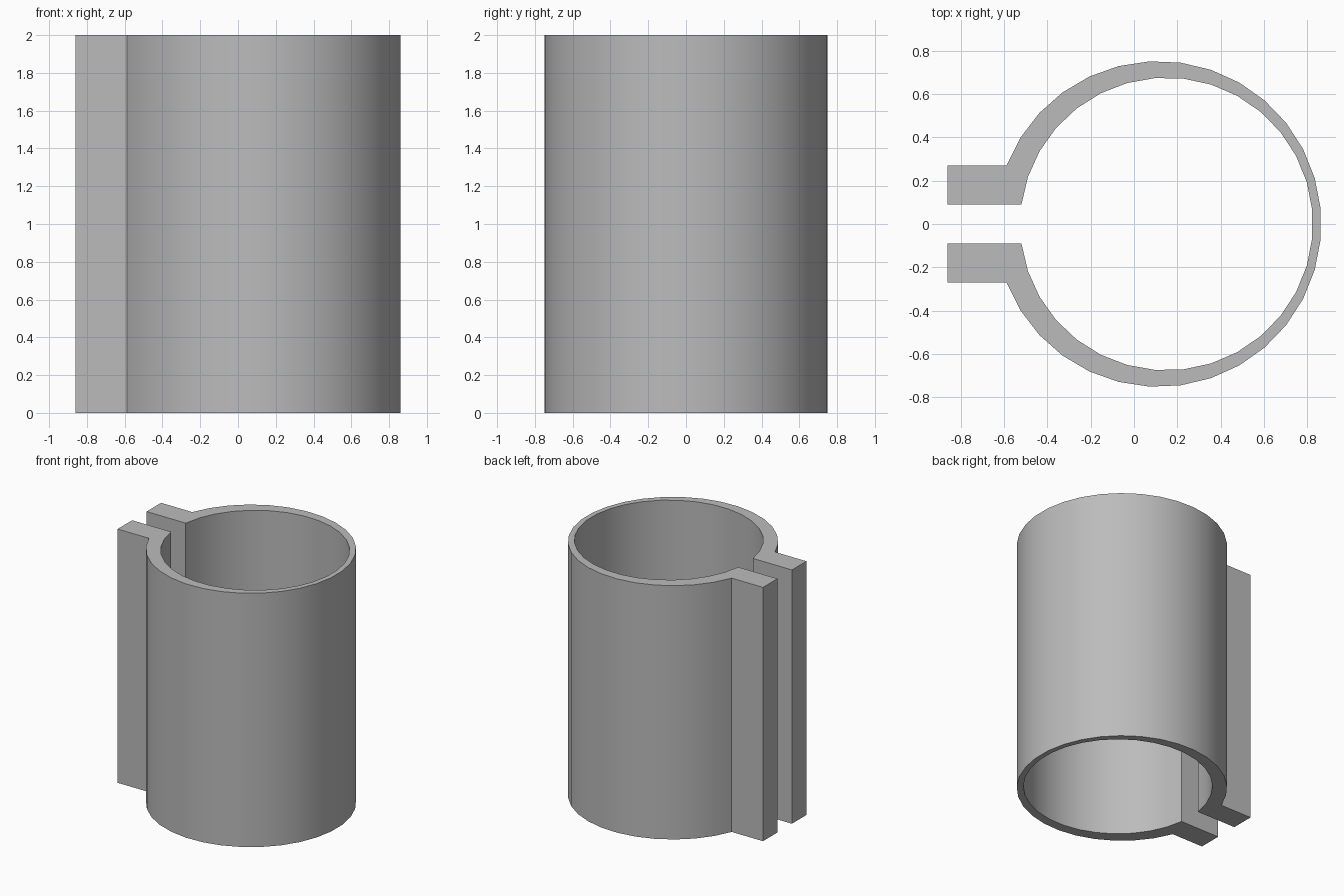
import bpy
import bmesh
from math import asin, cos, sin, pi, radians

cube = bpy.data.objects.get("Cube")
if cube:
    bpy.data.objects.remove(cube, do_unlink=True)

HEIGHT = 2.0
TAB_END = -0.86
TAB_OUT, GAP = 0.27, 0.09     # half widths of the clamp tabs and the slit


def arc(cx, radius, y_end, segments):
    """Open circle around cx, from +y_end round the right side to -y_end."""
    a = pi - asin(y_end / radius)
    return [(cx + radius * cos(a - 2 * a * i / segments),
             radius * sin(a - 2 * a * i / segments))
            for i in range(segments + 1)]


# Grey material
grey = bpy.data.materials.new("grey")
grey.use_nodes = True
colour = (0.5, 0.5, 0.5, 1)
grey.diffuse_color = colour
grey.node_tree.nodes["Principled BSDF"].inputs["Base Color"].default_value = colour

# Cross-section: outer wall, front tab, eccentric bore, back tab
outer = arc(0.113, 0.751, TAB_OUT, 29)
inner = arc(0.15, 0.675, GAP, 31)
profile = (outer + [(TAB_END, -TAB_OUT), (TAB_END, -GAP)]
           + inner[::-1] + [(TAB_END, GAP), (TAB_END, TAB_OUT)])

# Extrude the section into the slit sleeve
bm = bmesh.new()
base = bm.faces.new([bm.verts.new((x, y, 0)) for x, y in profile])
top = bmesh.ops.extrude_face_region(bm, geom=[base], use_keep_orig=True)
bmesh.ops.translate(bm, vec=(0, 0, HEIGHT),
                    verts=[g for g in top["geom"] if isinstance(g, bmesh.types.BMVert)])
bmesh.ops.recalc_face_normals(bm, faces=bm.faces)
mesh = bpy.data.meshes.new("split_sleeve")
bm.to_mesh(mesh)
bm.free()

sleeve = bpy.data.objects.new("split_sleeve", mesh)
bpy.context.collection.objects.link(sleeve)
mesh.materials.append(grey)

# Smooth walls with crisp corners
bpy.ops.object.select_all(action='DESELECT')
sleeve.select_set(True)
bpy.context.view_layer.objects.active = sleeve
bpy.ops.object.shade_smooth_by_angle(angle=radians(30))
